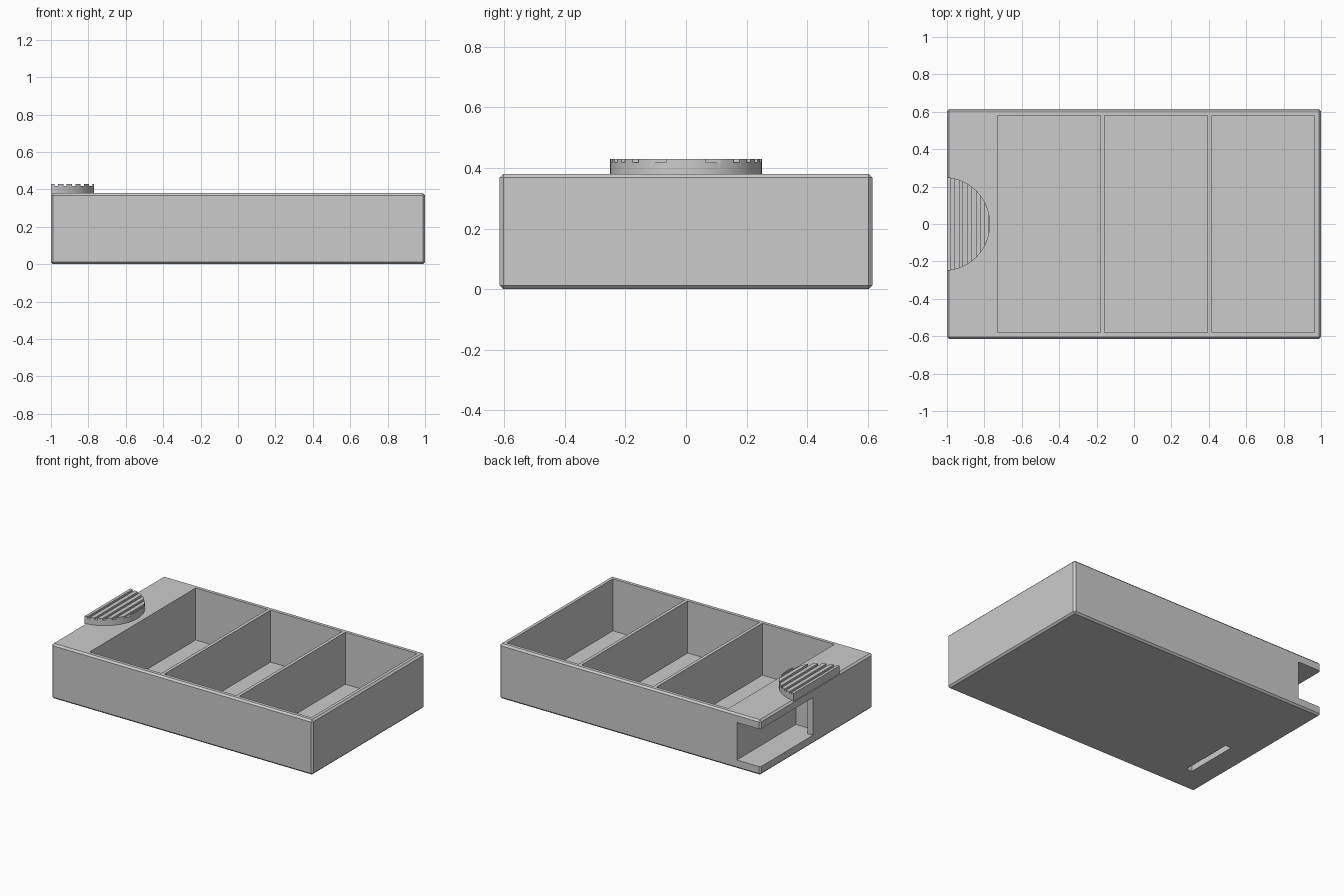
import bpy, bmesh, math

old = bpy.data.objects.get("Cube")
if old:
    bpy.data.objects.remove(old, do_unlink=True)

grey = bpy.data.materials.new("plain grey")
grey.use_nodes = True
color = (0.6, 0.6, 0.6, 1)
grey.diffuse_color = color
grey.node_tree.nodes["Principled BSDF"].inputs["Base Color"].default_value = color


def prism(name, outline, z0, z1):
    """Extrude a counter-clockwise xy outline from z0 to z1."""
    bm = bmesh.new()
    base = bm.faces.new([bm.verts.new((x, y, z0)) for x, y in outline])
    grown = bmesh.ops.extrude_face_region(bm, geom=[base])["geom"]
    top = [v for v in grown if isinstance(v, bmesh.types.BMVert)]
    bmesh.ops.translate(bm, verts=top, vec=(0, 0, z1 - z0))
    bmesh.ops.recalc_face_normals(bm, faces=bm.faces)
    mesh = bpy.data.meshes.new(name)
    bm.to_mesh(mesh)
    bm.free()
    mesh.materials.append(grey)
    obj = bpy.data.objects.new(name, mesh)
    bpy.context.collection.objects.link(obj)
    return obj


def box(name, x, y, z):
    return prism(name, [(x[0], y[0]), (x[1], y[0]), (x[1], y[1]), (x[0], y[1])], *z)


def apply(obj, mod):
    bpy.context.view_layer.objects.active = obj
    bpy.ops.object.modifier_apply(modifier=mod.name)


def cut(obj, x, y, z):
    """Subtract a box from obj."""
    cutter = box("cutter", x, y, z)
    cutter.hide_render = True
    mod = obj.modifiers.new("cut", "BOOLEAN")
    mod.operation = "DIFFERENCE"
    mod.solver = "EXACT"
    mod.object = cutter
    apply(obj, mod)
    bpy.data.objects.remove(cutter, do_unlink=True)


# Tray body with a small chamfer all round
tray = box("tray", (-1, 1), (-0.615, 0.615), (0, 0.38))
bevel = tray.modifiers.new("chamfer", "BEVEL")
bevel.width = 0.012
bevel.segments = 1
apply(tray, bevel)

# Three open compartments
for left in (-0.73, -0.157, 0.416):
    cut(tray, (left, left + 0.55), (-0.58, 0.58), (0.02, 0.5))

# Side pocket: open at the back and through the end, behind a thin lip
cut(tray, (-0.96, -0.82), (-0.03, 0.7), (0.06, 0.32))
cut(tray, (-1.1, -0.9), (0.04, 0.7), (0.06, 0.32))

# Narrow slot in the underside
cut(tray, (-0.83, -0.785), (-0.43, -0.05), (-0.1, 0.04))

# Ribbed half-round thumb grip
centre, radius, steps = -1.02, 0.251, 48
limit = math.acos((-1 - centre) / radius)
arc = [-limit + 2 * limit * i / steps for i in range(steps + 1)]
grip = prism("thumb_grip", [(centre + radius * math.cos(a), radius * math.sin(a)) for a in arc],
             0.375, 0.43)
for i in range(5):
    x = -0.98 + i * 0.046
    cut(grip, (x, x + 0.018), (-0.3, 0.3), (0.418, 0.5))
bpy.ops.object.select_all(action="DESELECT")
grip.select_set(True)
bpy.context.view_layer.objects.active = grip
bpy.ops.object.shade_smooth_by_angle(angle=math.radians(30))
